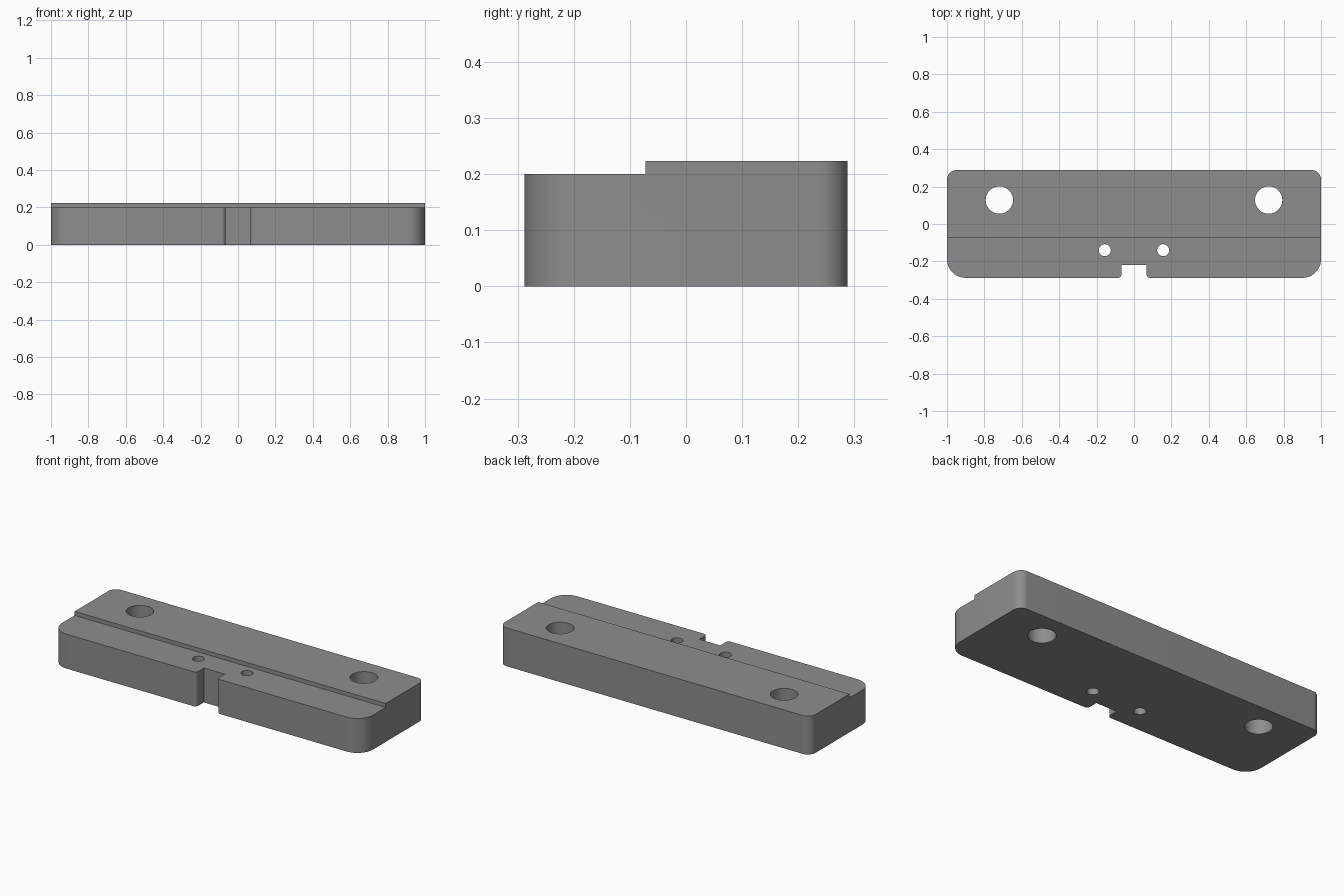
import bpy, bmesh, math
from mathutils import Vector

if "Cube" in bpy.data.objects:
    bpy.data.objects.remove(bpy.data.objects["Cube"])

HALF_Y, LEDGE_Z, TOP_Z, STEP_Y = 0.288, 0.2, 0.223, -0.072


def rounded_outline(corners, segments=12):
    """Corners are (x, y, radius), counter-clockwise; each is replaced by a tangent arc."""
    points = []
    for i, (x, y, r) in enumerate(corners):
        p = Vector((x, y))
        if r == 0:
            points.append(p)
            continue
        a = (Vector(corners[i - 1][:2]) - p).normalized()
        b = (Vector(corners[(i + 1) % len(corners)][:2]) - p).normalized()
        centre = p + (a + b) * r  # all corners are square
        for k in range(segments + 1):
            t = k / segments * math.pi / 2
            points.append(centre - b * r * math.cos(t) - a * r * math.sin(t))
    return points


def extrude(name, outline, z0, z1):
    bm = bmesh.new()
    face = bm.faces.new([bm.verts.new((p[0], p[1], z0)) for p in outline])
    new = bmesh.ops.extrude_face_region(bm, geom=[face])["geom"]
    bmesh.ops.translate(bm, vec=(0, 0, z1 - z0),
                        verts=[v for v in new if isinstance(v, bmesh.types.BMVert)])
    bmesh.ops.recalc_face_normals(bm, faces=bm.faces)
    mesh = bpy.data.meshes.new(name)
    bm.to_mesh(mesh)
    bm.free()
    obj = bpy.data.objects.new(name, mesh)
    bpy.context.collection.objects.link(obj)
    return obj


def cut(target, cutter):
    mod = target.modifiers.new("cut", 'BOOLEAN')
    mod.operation, mod.solver, mod.object = 'DIFFERENCE', 'EXACT', cutter
    bpy.context.view_layer.objects.active = target
    bpy.ops.object.modifier_apply(modifier=mod.name)
    bpy.data.objects.remove(cutter)


def circle(x, y, r, n=48):
    return [(x + r * math.cos(2 * math.pi * k / n), y + r * math.sin(2 * math.pi * k / n))
            for k in range(n)]


# Plate with rounded corners and a front notch
plate = extrude("mounting_plate", rounded_outline([
    (-1, -HALF_Y, 0.1), (-0.067, -HALF_Y, 0.02), (-0.067, -0.218, 0),
    (0.067, -0.218, 0), (0.067, -HALF_Y, 0.02), (1, -HALF_Y, 0.1),
    (1, HALF_Y, 0.05), (-1, HALF_Y, 0.05)]), 0, TOP_Z)

# Lower ledge along the front
cut(plate, extrude("ledge_cutter", [(-1.2, -0.5), (1.2, -0.5), (1.2, STEP_Y), (-1.2, STEP_Y)],
                   LEDGE_Z, 0.5))

# Bolt holes and pin holes
for side in (-1, 1):
    for x, y, r in ((0.72, 0.128, 0.073), (0.156, -0.14, 0.032)):
        cut(plate, extrude("hole_cutter", circle(side * x, y, r), -0.2, 0.5))

# Plain grey finish
grey = bpy.data.materials.new("grey_metal")
grey.diffuse_color = (0.27, 0.27, 0.27, 1)
grey.use_nodes = True
grey.node_tree.nodes["Principled BSDF"].inputs["Base Color"].default_value = grey.diffuse_color
plate.data.materials.clear()
plate.data.materials.append(grey)
for poly in plate.data.polygons:
    poly.material_index = 0

bpy.ops.object.select_all(action='DESELECT')
plate.select_set(True)
bpy.context.view_layer.objects.active = plate
bpy.ops.object.shade_smooth_by_angle(angle=math.radians(30))
